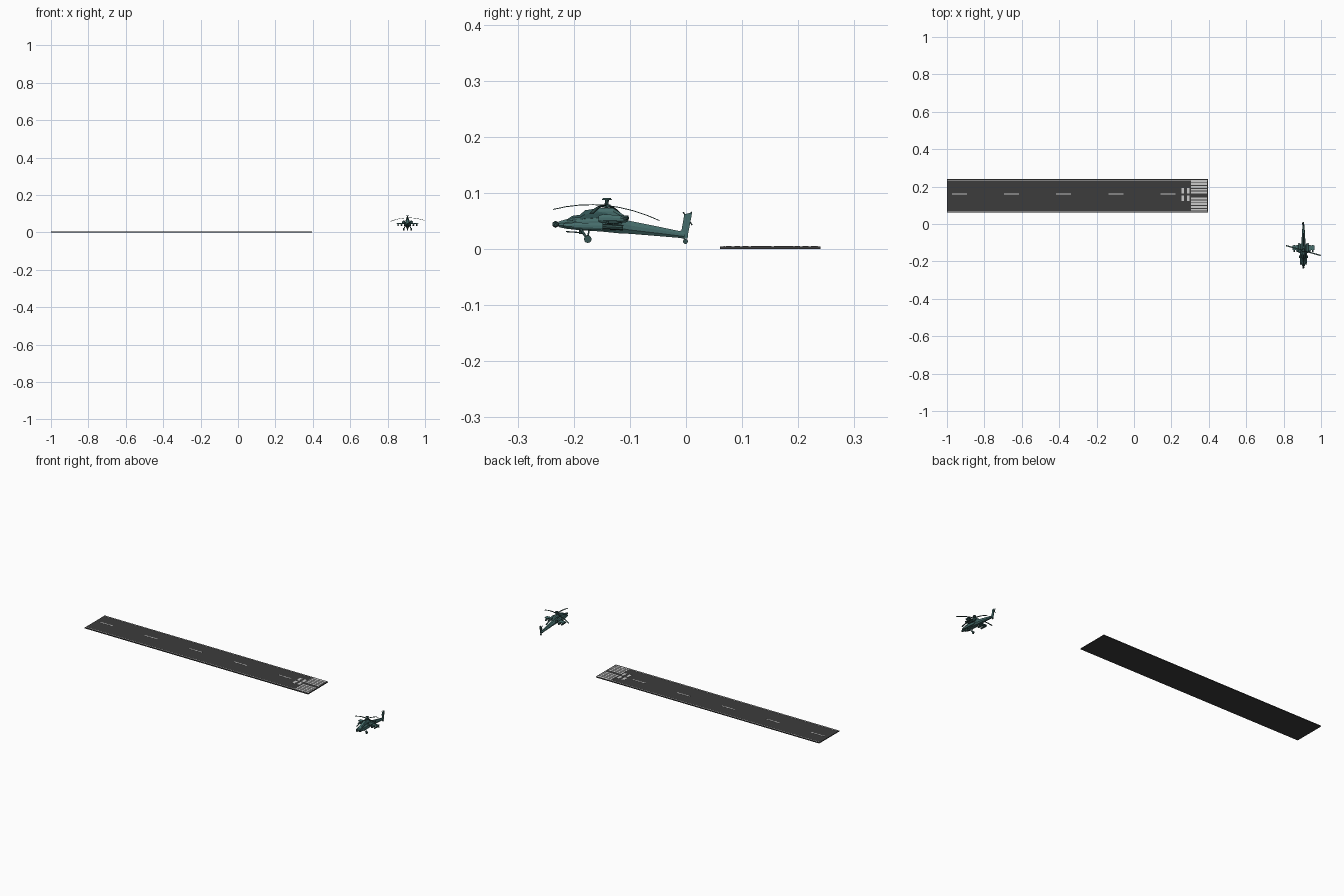
import bpy, bmesh, math
from mathutils import Vector

CX, RY = 0.906, -0.142          # helicopter centre line and rotor axis


def mat(name, c):
    m = bpy.data.materials.new(name)
    m.diffuse_color = (*c, 1)
    return m


ASPHALT = mat("asphalt", (0.045, 0.045, 0.045))
PAINT = mat("runway white", (0.6, 0.6, 0.6))
TEAL = mat("teal body", (0.06, 0.15, 0.145))
GLASS = mat("canopy glass", (0.03, 0.085, 0.085))
DARK = mat("dark teal metal", (0.035, 0.085, 0.08))


def finish(name, bm, *mats):
    bmesh.ops.recalc_face_normals(bm, faces=bm.faces)
    me = bpy.data.meshes.new(name)
    bm.to_mesh(me)
    bm.free()
    ob = bpy.data.objects.new(name, me)
    bpy.context.collection.objects.link(ob)
    for m in mats:
        me.materials.append(m)
    return ob


def loft(name, rings, *mats):
    bm = bmesh.new()
    vs = [[bm.verts.new(p) for p in r] for r in rings]
    n = len(rings[0])
    for a, b in zip(vs, vs[1:]):
        for i in range(n):
            bm.faces.new((a[i], a[(i + 1) % n], b[(i + 1) % n], b[i]))
    bm.faces.new(vs[0])
    bm.faces.new(vs[-1])
    return finish(name, bm, *mats)


def ring(y, zb, zt, hw, x=CX, top=0.55):
    # chamfered section, narrower on top
    h = zt - zb
    half = [(0.55 * hw, zb), (hw, zb + 0.3 * h), (hw, zb + 0.65 * h), (top * hw, zt)]
    return ([Vector((x + a, y, z)) for a, z in half]
            + [Vector((x - a, y, z)) for a, z in reversed(half)])


def box(name, x, y, z, m):
    return loft(name, [[(a, y[0], z[0]), (a, y[1], z[0]), (a, y[1], z[1]), (a, y[0], z[1])] for a in x], m)


def rod(name, p, q, r, m, n=8, r2=None):
    p, q = Vector(p), Vector(q)
    rot = (q - p).to_track_quat('Z', 'Y')

    def circle(c, rad):
        return [c + rot @ Vector((rad * math.cos(t), rad * math.sin(t), 0))
                for t in (2 * math.pi * i / n for i in range(n))]
    return loft(name, [circle(p, r), circle(q, r if r2 is None else r2)], m)


def prism(name, x, pts, m):
    return loft(name, [[(a, y, z) for y, z in pts] for a in x], m)


# runway: five slabs, centre dashes and edge lines
for i in range(5):
    x0 = -1 + 0.279 * i
    box("runway_slab", (x0, x0 + 0.279), (0.061, 0.24), (0, 0.0045), ASPHALT)
    box("centre_dash", (x0 + 0.026, x0 + 0.106), (0.157, 0.163), (0.0045, 0.0052), PAINT)
for y in (0.068, 0.234):
    box("edge_line", (-0.998, 0.393), (y - 0.0015, y + 0.0015), (0.0045, 0.0052), PAINT)
# threshold stripes and plain touchdown plates
for s in (-1, 1):
    for k in range(5):
        y = 0.152 + s * (0.016 + 0.015 * k)
        box("threshold_stripe", (0.305, 0.389), (y - 0.005, y + 0.005), (0.0045, 0.0053), PAINT)
    y = 0.157 + s * 0.02
    for dx in (0, 0.03):
        box("touchdown_plate", (0.253 + dx, 0.268 + dx), (y - 0.015, y + 0.015), (0.0045, 0.0053), PAINT)

# fuselage and tail boom
loft("fuselage", [ring(*r) for r in (
    (-0.227, 0.039, 0.049, 0.006), (-0.213, 0.036, 0.053, 0.010),
    (-0.195, 0.034, 0.057, 0.013), (-0.150, 0.031, 0.060, 0.015),
    (-0.120, 0.028, 0.058, 0.014), (-0.100, 0.027, 0.050, 0.011),
    (-0.050, 0.023, 0.040, 0.008), (-0.003, 0.019, 0.030, 0.005))], TEAL)
# stepped canopy, glass on the steep sides
can = loft("canopy", [ring(*r) for r in (
    (-0.212, 0.048, 0.053, 0.008), (-0.203, 0.048, 0.059, 0.010),
    (-0.189, 0.048, 0.061, 0.011), (-0.180, 0.048, 0.069, 0.011),
    (-0.160, 0.048, 0.072, 0.011), (-0.140, 0.048, 0.070, 0.010))], TEAL, GLASS)
for f in can.data.polygons:
    if f.center.z > 0.056 and abs(f.normal.x) > 0.5:
        f.material_index = 1
loft("rotor_fairing", [ring(*r) for r in (
    (-0.158, 0.055, 0.073, 0.009), (-0.130, 0.055, 0.073, 0.009),
    (-0.104, 0.046, 0.056, 0.007))], TEAL)
# nose sensor turret
bm = bmesh.new()
bmesh.ops.create_icosphere(bm, subdivisions=1, radius=0.0065)
bmesh.ops.translate(bm, verts=bm.verts, vec=(CX, -0.2325, 0.044))
finish("nose_sensor", bm, DARK)
# chin gun
rod("gun_mount", (CX, -0.187, 0.036), (CX, -0.187, 0.027), 0.004, DARK)
rod("gun_barrel", (CX, -0.185, 0.029), (CX, -0.214, 0.031), 0.0012, DARK, 6)

for s in (-1, 1):
    # cheek fairings and engines
    loft("cheek_fairing", [ring(y, zb, zt, hw, CX + s * 0.014) for y, zb, zt, hw in (
        (-0.218, 0.039, 0.045, 0.003), (-0.200, 0.036, 0.047, 0.005),
        (-0.145, 0.033, 0.046, 0.005), (-0.125, 0.033, 0.042, 0.002))], TEAL)
    loft("engine", [ring(y, zb, zt, hw, CX + s * 0.020) for y, zb, zt, hw in (
        (-0.156, 0.049, 0.059, 0.005), (-0.148, 0.046, 0.062, 0.008),
        (-0.118, 0.046, 0.060, 0.008), (-0.104, 0.048, 0.056, 0.005))], TEAL)
    rod("exhaust", (CX + s * 0.020, -0.122, 0.055), (CX + s * 0.026, -0.103, 0.056), 0.004, DARK)
    # stub wing with pods
    loft("stub_wing", [[(CX + s * x, y0, z - 0.002), (CX + s * x, y1, z - 0.001),
                        (CX + s * x, y1, z + 0.001), (CX + s * x, y0, z + 0.002)]
                       for x, y0, y1, z in ((0.010, -0.144, -0.114, 0.046),
                                            (0.059, -0.138, -0.116, 0.048))], TEAL)
    for x, r in ((0.032, 0.005), (0.050, 0.0045)):
        rod("weapon_pod", (CX + s * x, -0.149, 0.040), (CX + s * x, -0.112, 0.038), r, DARK)
        rod("pylon", (CX + s * x, -0.129, 0.041), (CX + s * x, -0.129, 0.047), 0.002, TEAL, 4)
    # main landing gear
    wx = CX + s * 0.020
    rod("gear_strut", (CX + s * 0.011, -0.188, 0.036), (wx, -0.176, 0.018), 0.0022, TEAL, 6)
    rod("gear_brace", (CX + s * 0.012, -0.172, 0.036), (wx, -0.176, 0.018), 0.0016, TEAL, 6)
    rod("main_wheel", (wx - 0.003, -0.175, 0.0175), (wx + 0.003, -0.175, 0.0175), 0.0068, DARK, 12)

# tail fin, tail wheel and tail rotor
prism("tail_fin", (CX - 0.0022, CX + 0.0022), [
    (-0.015, 0.031), (-0.008, 0.033), (-0.003, 0.062), (0.011, 0.065),
    (0.004, 0.028), (0.003, 0.019), (-0.008, 0.019)], TEAL)
rod("tail_strut", (CX, -0.004, 0.022), (CX, -0.001, 0.013), 0.0015, TEAL, 6)
rod("tail_wheel", (CX - 0.002, -0.001, 0.0135), (CX + 0.002, -0.001, 0.0135), 0.0045, DARK, 10)
rod("tail_rotor_hub", (CX, 0.003, 0.054), (CX - 0.008, 0.003, 0.054), 0.002, DARK, 6)
for a in (60, 125):
    d = Vector((0, math.cos(math.radians(a)), math.sin(math.radians(a)))) * 0.014
    c = Vector((CX - 0.007, 0.003, 0.054))
    rod("tail_rotor_blade", c - d, c + d, 0.0012, DARK, 4)

# rotor mast and hub
rod("rotor_mast", (CX, RY, 0.068), (CX, RY + 0.001, 0.088), 0.0035, DARK)
rod("rotor_hub", (CX, RY, 0.074), (CX, RY, 0.079), 0.008, DARK, 10)
rod("mast_cap", (CX, RY + 0.001, 0.087), (CX, RY + 0.001, 0.0905), 0.0095, DARK, 12, 0.007)
# four drooping blades on a disc that tilts back
for ang, length in ((-16, 0.0965), (90, 0.095), (164, 0.0965), (270, 0.095)):
    d = Vector((math.cos(math.radians(ang)), math.sin(math.radians(ang)), 0))
    side = Vector((-d.y, d.x, 0))
    rings = []
    for t in (0.05, 0.25, 0.5, 0.75, 1):
        c = Vector((CX, RY, 0.0775 - 0.017 * t * t)) + d * length * t
        c.z -= 0.105 * d.y * length * t
        w = 0.0018 if t < 0.1 else 0.0034
        rings.append([c + side * a + Vector((0, 0, b)) for a, b in
                      ((-w, -0.0008), (w, -0.0008), (w, 0.0008), (-w, 0.0008))])
    loft("rotor_blade", rings, DARK)
